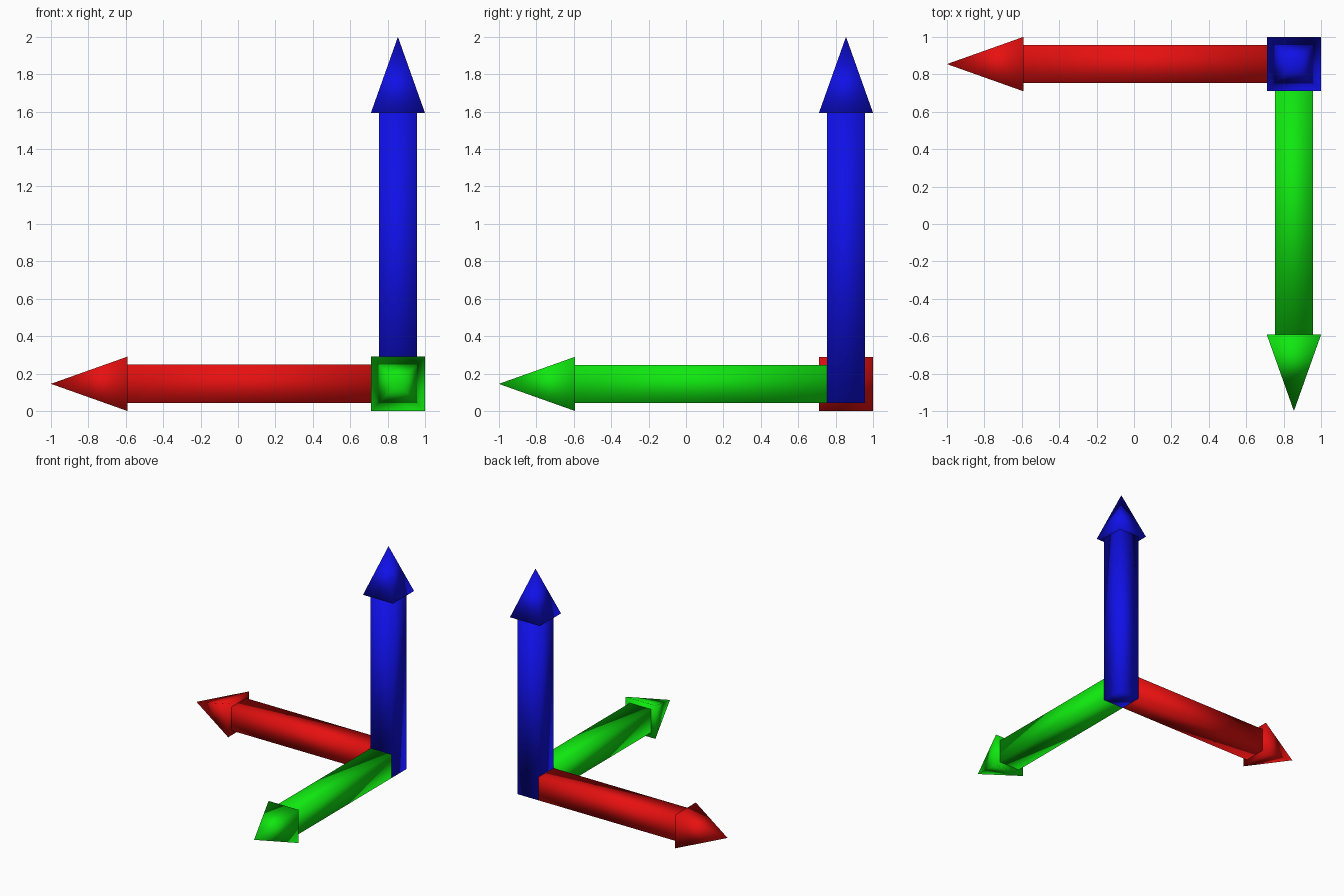
import bpy, bmesh
from mathutils import Matrix, Vector

if "Cube" in bpy.data.objects:
    bpy.data.objects.remove(bpy.data.objects["Cube"])

C, Z = 0.855, 0.145          # arrow centre lines
SHAFT, HEAD = 0.102, 0.145   # half widths


def material(name, rgb):
    m = bpy.data.materials.new(name)
    m.diffuse_color = (*rgb, 1)
    m.use_nodes = True
    m.node_tree.nodes["Principled BSDF"].inputs["Base Color"].default_value = m.diffuse_color
    return m


def prism(name, origin, axis, start, end, r0, r1, mat):
    """Square bar or pyramid running along axis from start to end."""
    bm = bmesh.new()
    a = Vector(axis)
    u = Vector((0, 0, 1)) if abs(a.z) < 0.5 else Vector((1, 0, 0))
    v = a.cross(u)
    o = Vector(origin)

    def ring(d, r):
        if r == 0:
            return [bm.verts.new(o + a * d)]
        return [bm.verts.new(o + a * d + u * (r * i) + v * (r * j))
                for i, j in ((1, 1), (-1, 1), (-1, -1), (1, -1))]

    lo, hi = ring(start, r0), ring(end, r1)
    bm.faces.new(lo)
    if len(hi) > 1:
        bm.faces.new(hi)
    for i in range(4):
        k = (i + 1) % 4
        top = [hi[k], hi[i]] if len(hi) > 1 else hi
        bm.faces.new([lo[i], lo[k]] + top)
    bmesh.ops.recalc_face_normals(bm, faces=bm.faces[:])
    for f in bm.faces:
        f.smooth = True
    me = bpy.data.meshes.new(name)
    bm.to_mesh(me)
    bm.free()
    me.materials.append(mat)
    ob = bpy.data.objects.new(name, me)
    bpy.context.collection.objects.link(ob)


# Three arrows from one corner; the blue shaft fills the corner itself
arrows = (("red", (0.8, 0.005, 0.005), (-1, 0, 0), SHAFT, 1.855),
          ("green", (0.005, 0.8, 0.005), (0, -1, 0), SHAFT, 1.855),
          ("blue", (0.005, 0.005, 0.8), (0, 0, 1), -SHAFT, 1.855))
for name, rgb, axis, start, tip in arrows:
    mat = material(name, rgb)
    base = tip - 0.408
    prism(name + "_shaft", (C, C, Z), axis, start, base, SHAFT, SHAFT, mat)
    prism(name + "_head", (C, C, Z), axis, base, tip, HEAD, 0, mat)
